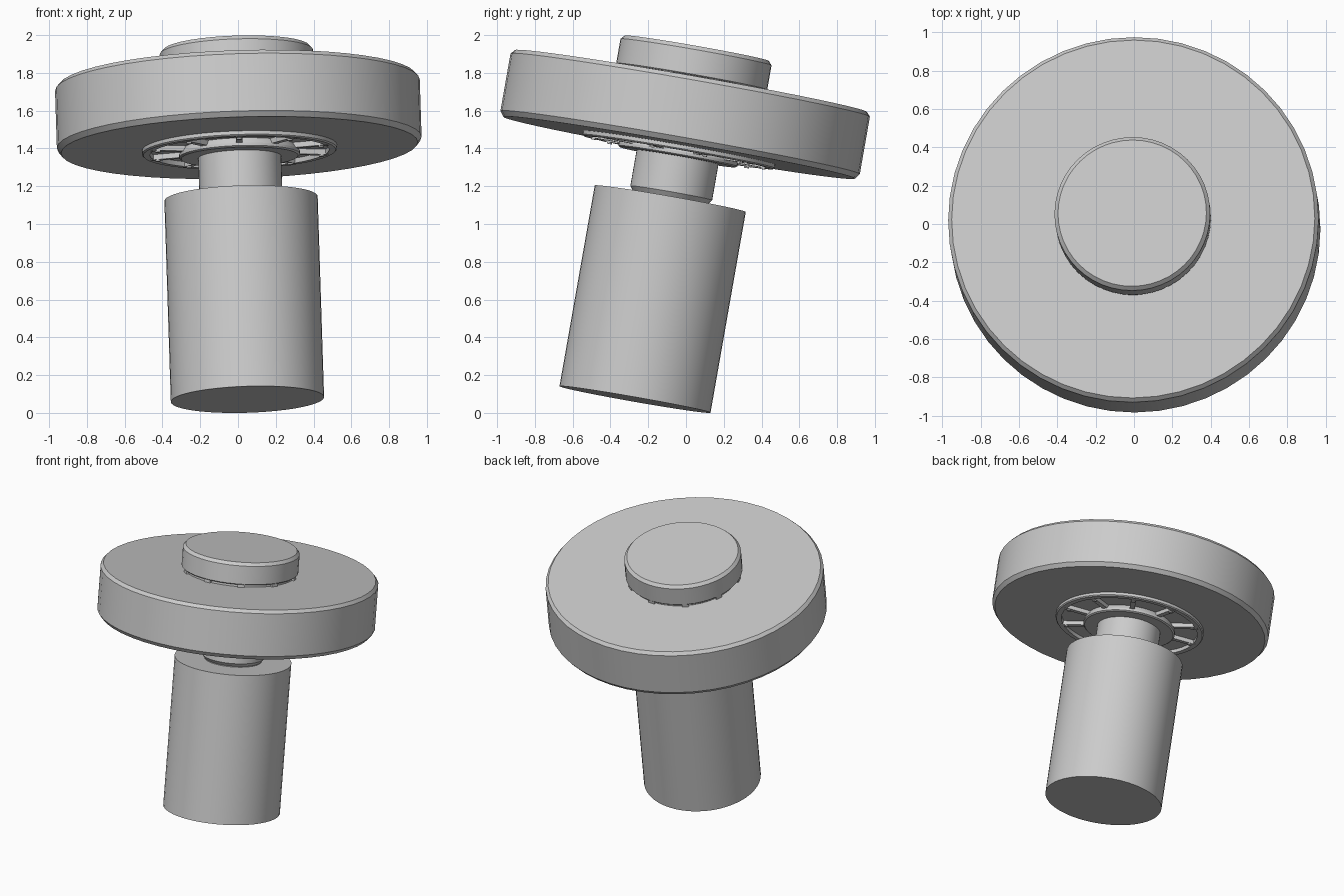
import bpy, bmesh, math
from mathutils import Matrix, Vector

cube = bpy.data.objects.get("Cube")
if cube:
    bpy.data.objects.remove(cube, do_unlink=True)

# One plain grey for everything
grey = bpy.data.materials.new("plain_grey")
grey.use_nodes = True
colour = (0.6, 0.6, 0.6, 1)
grey.diffuse_color = colour
grey.node_tree.nodes["Principled BSDF"].inputs["Base Color"].default_value = colour

# Everything is built upright on z, then leaned along this axis
AXIS = Vector((-0.0315, 0.173, 0.985)).normalized()
LEAN = Matrix.Translation((0.05, -0.27, 0.071)) @ \
    Vector((0, 0, 1)).rotation_difference(AXIS).to_matrix().to_4x4()


def finish(name, bm):
    bmesh.ops.recalc_face_normals(bm, faces=bm.faces)
    mesh = bpy.data.meshes.new(name)
    bm.to_mesh(mesh)
    bm.free()
    mesh.materials.append(grey)
    obj = bpy.data.objects.new(name, mesh)
    bpy.context.collection.objects.link(obj)
    obj.matrix_world = LEAN
    bpy.ops.object.select_all(action='DESELECT')
    obj.select_set(True)
    bpy.context.view_layer.objects.active = obj
    bpy.ops.object.shade_smooth_by_angle(angle=math.radians(25))
    return obj


def lathe(name, profile, ring=False, sides=48):
    """Turn (radius, height) points; a ring closes on itself, others get caps."""
    bm = bmesh.new()
    loops = []
    for r, z in profile:
        loops.append([bm.verts.new((r * math.cos(math.tau * i / sides),
                                    r * math.sin(math.tau * i / sides), z))
                      for i in range(sides)])
    pairs = list(zip(loops, loops[1:]))
    if ring:
        pairs.append((loops[-1], loops[0]))
    else:
        bm.faces.new(loops[0])
        bm.faces.new(loops[-1])
    for a, b in pairs:
        for i in range(sides):
            j = (i + 1) % sides
            bm.faces.new((a[i], a[j], b[j], b[i]))
    return finish(name, bm)


def around(name, count, size, radius, height, turn=0):
    """Boxes spaced evenly around the axis."""
    bm = bmesh.new()
    for i in range(count):
        m = Matrix.Rotation(math.tau * i / count + turn, 4, 'Z') @ \
            Matrix.Translation((radius, 0, height)) @ Matrix.Diagonal((*size, 1))
        bmesh.ops.create_cube(bm, size=1, matrix=m)
    return finish(name, bm)


# Lower body and neck
lathe("lower_body", [(0.406, 0), (0.406, 1.08)])
lathe("neck", [(0.2, 1.07), (0.2, 1.085), (0.22, 1.11), (0.22, 1.36)])

# Thick wheel with chamfered rims
lathe("wheel", [(0.945, 1.354), (0.966, 1.382), (0.966, 1.69), (0.947, 1.712)])

# Spoked flange on the underside
lathe("flange_rim", [(0.517, 1.36), (0.517, 1.335), (0.51, 1.328),
                     (0.475, 1.328), (0.475, 1.36)], ring=True)
lathe("flange_hub", [(0.31, 1.303), (0.32, 1.31), (0.32, 1.325), (0.3, 1.36)])
SPOKES = 10
around("flange_spokes", SPOKES, (0.2, 0.035, 0.03), 0.39, 1.341, math.pi / 2)

# Small bolts where the spokes meet the rim
bm = bmesh.new()
for i in range(SPOKES):
    place = Matrix.Rotation(math.tau * i / SPOKES + math.pi / 2, 4, 'Z') @ \
        Matrix.Translation((0.455, 0, 1.324))
    bmesh.ops.create_cone(bm, cap_ends=True, segments=12, radius1=0.014,
                          radius2=0.014, depth=0.012, matrix=place)
finish("flange_bolts", bm)

# Top cap standing on a slightly narrower collar with small feet
lathe("cap_collar", [(0.385, 1.70), (0.385, 1.74)])
around("cap_feet", SPOKES, (0.03, 0.05, 0.04), 0.386, 1.72, math.pi / 2)
lathe("top_cap", [(0.4, 1.731), (0.406, 1.737), (0.406, 1.868), (0.387, 1.889)])
